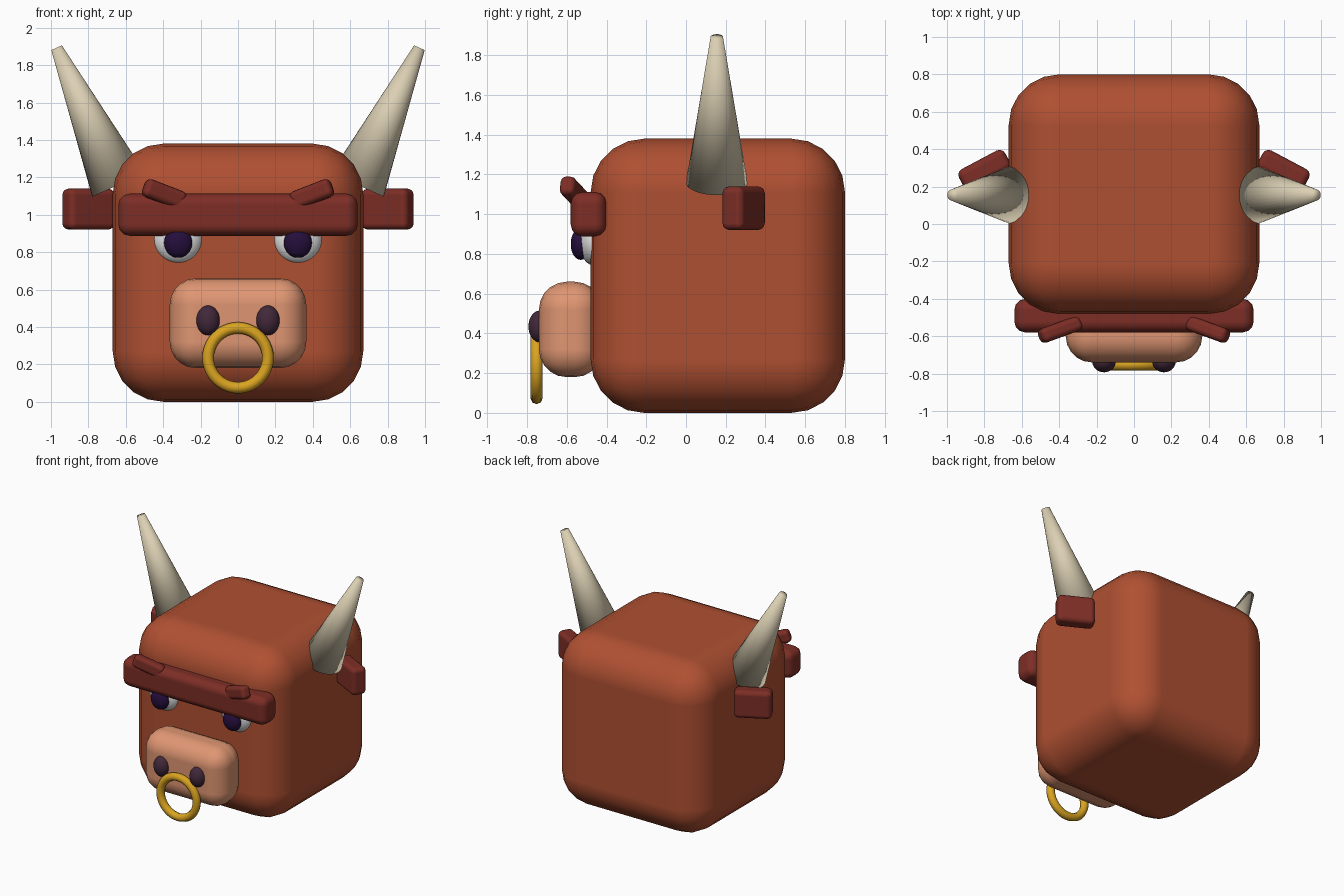
import bpy
import math
from mathutils import Vector

cube = bpy.data.objects.get("Cube")
if cube:
    bpy.data.objects.remove(cube, do_unlink=True)


def material(name, rgb):
    mat = bpy.data.materials.new(name)
    mat.use_nodes = True
    mat.diffuse_color = (*rgb, 1)
    bsdf = mat.node_tree.nodes["Principled BSDF"]
    bsdf.inputs["Base Color"].default_value = (*rgb, 1)
    bsdf.inputs["Roughness"].default_value = 0.7
    return mat


hide = material("rust hide", (0.43, 0.08, 0.032))
hair = material("dark red hair", (0.205, 0.027, 0.019))
skin = material("pink skin", (0.74, 0.305, 0.17))
bone = material("ivory", (0.716, 0.631, 0.456))
white = material("eye white", (0.8, 0.8, 0.8))
violet = material("dark violet", (0.019, 0.0045, 0.045))
plum = material("nostril plum", (0.054, 0.021, 0.042))
gold = material("gold", (0.7, 0.37, 0.015))


def finish(name, mat):
    obj = bpy.context.object
    obj.name = name
    obj.data.materials.append(mat)
    bpy.ops.object.shade_smooth()
    return obj


def rounded_box(name, mat, center, size, radius, segments, rotation=(0, 0, 0)):
    bpy.ops.mesh.primitive_cube_add(size=1, location=center, rotation=rotation)
    obj = bpy.context.object
    obj.scale = size
    bpy.ops.object.transform_apply(location=False, rotation=False, scale=True)
    bevel = obj.modifiers.new("rounding", "BEVEL")
    bevel.width = radius
    bevel.segments = segments
    bevel.limit_method = "NONE"
    bevel.harden_normals = True
    return finish(name, mat)


def ellipsoid(name, mat, center, radii):
    bpy.ops.mesh.primitive_uv_sphere_add(segments=32, ring_count=16, radius=1, location=center)
    bpy.context.object.scale = radii
    return finish(name, mat)


# Head, muzzle and brow
rounded_box("head", hide, (0, 0.16, 0.69), (1.34, 1.28, 1.38), 0.27, 5)
rounded_box("muzzle", skin, (0, -0.58, 0.42), (0.73, 0.32, 0.48), 0.14, 5)
rounded_box("brow", hair, (0, -0.49, 1.0), (1.28, 0.18, 0.225), 0.06, 3)

# Nose ring
bpy.ops.mesh.primitive_torus_add(major_radius=0.16, minor_radius=0.031, major_segments=40,
                                 minor_segments=8, location=(0, -0.752, 0.235),
                                 rotation=(math.pi / 2, 0, 0))
finish("nose_ring", gold)

# Paired parts
for side, label in ((1, "left"), (-1, "right")):
    ellipsoid(label + "_eye", white, (side * 0.32, -0.46, 0.87), (0.13, 0.08, 0.13))
    ellipsoid(label + "_pupil", violet, (side * 0.32, -0.53, 0.85), (0.075, 0.05, 0.08))
    ellipsoid(label + "_nostril", plum, (side * 0.16, -0.735, 0.435), (0.063, 0.058, 0.08))

    rounded_box(label + "_ear", hair, (side * 0.8, 0.29, 1.03), (0.28, 0.12, 0.22),
                0.035, 3, (0, 0, -side * math.radians(28)))
    rounded_box(label + "_brow_tuft", hair, (side * 0.395, -0.565, 1.11), (0.24, 0.08, 0.1),
                0.03, 3, (0, -side * math.radians(20), -side * math.radians(20)))

    # Horn, leaning outwards
    base = Vector((side * 0.638, 0.155, 1.16))
    tip = Vector((side * 0.97, 0.155, 1.893))
    axis = tip - base
    bpy.ops.mesh.primitive_cone_add(vertices=32, radius1=0.155, radius2=0.031,
                                    depth=axis.length, location=(base + tip) / 2)
    bpy.context.object.rotation_euler = (0, side * math.atan2(abs(axis.x), axis.z), 0)
    finish(label + "_horn", bone)
